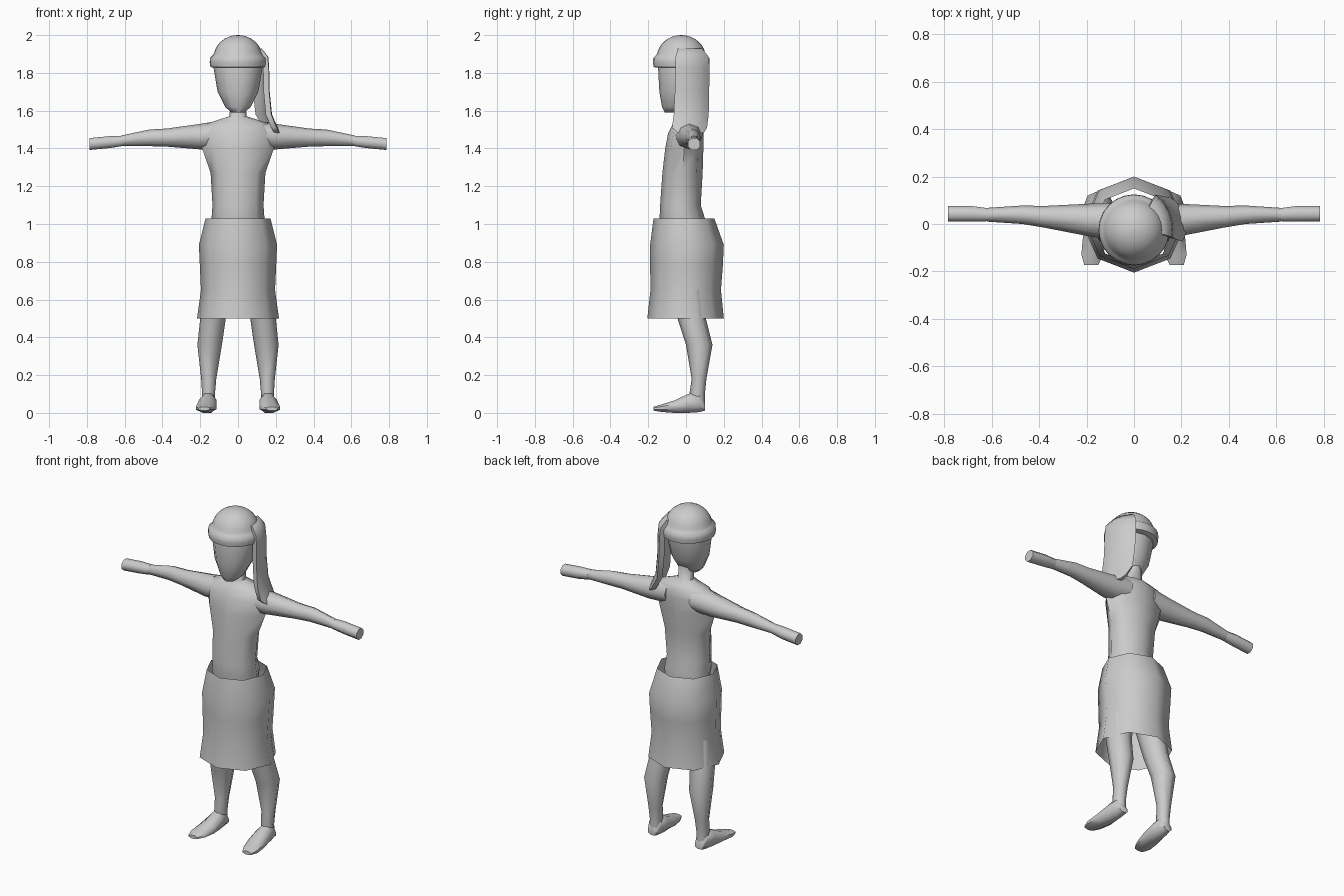
import bpy
import bmesh
from math import cos, sin, pi, radians

cube = bpy.data.objects.get("Cube")
if cube:
    bpy.data.objects.remove(cube, do_unlink=True)

# One plain material for the whole figure
GREY = (0.6, 0.6, 0.6, 1.0)
grey = bpy.data.materials.new("plain_grey")
grey.use_nodes = True
grey.diffuse_color = GREY
for node in grey.node_tree.nodes:
    if node.type == 'BSDF_PRINCIPLED':
        node.inputs["Base Color"].default_value = GREY


def skin(name, rings, capped=True, mirrored=False, sharp=60):
    """Bridge a list of point rings into one smooth-shaded object."""
    bm = bmesh.new()
    loops = [[bm.verts.new(point) for point in ring] for ring in rings]
    count = len(loops[0])
    for low, high in zip(loops, loops[1:]):
        for i in range(count):
            j = (i + 1) % count
            bm.faces.new((low[i], low[j], high[j], high[i]))
    if capped:
        bm.faces.new(loops[0][::-1])
        bm.faces.new(loops[-1])
    bmesh.ops.recalc_face_normals(bm, faces=bm.faces)
    mesh = bpy.data.meshes.new(name)
    bm.to_mesh(mesh)
    bm.free()
    mesh.materials.append(grey)
    obj = bpy.data.objects.new(name, mesh)
    bpy.context.collection.objects.link(obj)
    if mirrored:
        obj.modifiers.new("mirror", 'MIRROR')
    bpy.ops.object.select_all(action='DESELECT')
    obj.select_set(True)
    bpy.context.view_layer.objects.active = obj
    bpy.ops.object.shade_smooth_by_angle(angle=radians(sharp))
    return obj


def oval(axis, place, u_min, u_max, v_min, v_max, sides, flat):
    """Oval ring across an axis, filling the given bounds; flat turns a side to each bound."""
    turn = pi / sides if flat else 0
    grow = 1 / cos(turn)
    ring = []
    for i in range(sides):
        angle = 2 * pi * i / sides + turn
        u = (u_min + u_max) / 2 + (u_max - u_min) / 2 * grow * cos(angle)
        v = (v_min + v_max) / 2 + (v_max - v_min) / 2 * grow * sin(angle)
        point = [u, v]
        point.insert("xyz".index(axis), place)
        ring.append(point)
    return ring


def loft(name, axis, sections, sides=8, flat=False, **options):
    """Sections are place, u_min, u_max, v_min, v_max along the axis."""
    rings = [oval(axis, *section, sides, flat) for section in sections]
    return skin(name, rings, **options)


def body(name, sections, **options):
    """Left-right symmetric loft: height, half width, front, back."""
    return loft(name, 'z', [(z, -w, w, front, back) for z, w, front, back in sections], **options)


# Torso with neck
body("torso", [
    (.93, .13, -.12, .09), (1.03, .14, -.14, .1), (1.1, .135, -.137, .078),
    (1.27, .145, -.125, .088), (1.4, .19, -.11, .092), (1.48, .2, -.095, .092),
    (1.53, .17, -.07, .085), (1.55, .11, -.055, .07), (1.57, .045, -.045, .045),
    (1.66, .04, -.05, .04)])

# Outstretched arms ending in simple blocky hands
loft("arms", 'x', [
    (.08, -.07, .09, 1.4, 1.55), (.2, -.05, .085, 1.395, 1.53),
    (.38, -.015, .076, 1.41, 1.505), (.47, 0, .078, 1.412, 1.5),
    (.62, .01, .068, 1.412, 1.468)], mirrored=True)
loft("hands", 'x', [
    (.61, .012, .066, 1.413, 1.467), (.68, .01, .075, 1.402, 1.465),
    (.785, .01, .075, 1.392, 1.455)], flat=True, mirrored=True)

# Open wrap skirt
body("skirt", [
    (.5, .217, -.205, .2), (.65, .196, -.188, .185), (.78, .202, -.19, .195),
    (.89, .207, -.19, .2), (1.03, .172, -.172, .15)], capped=False, sharp=70)

# Legs and feet
loft("legs", 'z', [
    (.04, .125, .19, .03, .1), (.1, .122, .19, .018, .1), (.18, .115, .195, .03, .108),
    (.36, .085, .215, 0, .14), (.5, .065, .2, -.045, .105),
    (.7, .03, .185, -.09, .09), (.95, .01, .14, -.1, .09)], mirrored=True)
loft("feet", 'y', [
    (.1, .13, .185, .012, .05), (.07, .122, .195, .004, .11), (.01, .115, .205, 0, .1),
    (-.06, .115, .216, 0, .066), (-.13, .13, .222, .005, .045),
    (-.172, .15, .21, .012, .032)], flat=True, mirrored=True)

# Faceless head
body("head", [
    (1.59, .035, -.112, -.03), (1.62, .068, -.127, .02), (1.7, .108, -.141, .065),
    (1.83, .13, -.148, .09), (1.88, .125, -.14, .09)], sides=12)

# Domed cap with a rolled band
MIDDLE = -.025
band = [(1.828, .134), (1.832, .146), (1.855, .15), (1.88, .148), (1.893, .134)]
dome = [(1.88 + .12 * sin(a), .13 * cos(a)) for a in (pi * k / 16 for k in range(1, 8))]
profile = band + dome + [(2, .003)]
body("cap", [(z, r, MIDDLE - r, MIDDLE + r) for z, r in profile], sides=24)


# Curved lock of hair over the left side, flicked outward at the tip
def lock_ring(z, radius, shift, first, last, thick=.03, steps=6):
    angles = [radians(first + (last - first) * k / steps) for k in range(steps + 1)]
    outer = [(shift + radius * cos(a), MIDDLE + radius * 1.08 * sin(a), z) for a in angles]
    inner_r = radius - thick
    inner = [(shift + inner_r * cos(a), MIDDLE + inner_r * 1.08 * sin(a), z) for a in angles]
    return outer + inner[::-1]


skin("side_lock", [
    lock_ring(1.482, .165, .056, -5, 42), lock_ring(1.51, .165, .046, -16, 50),
    lock_ring(1.58, .164, .016, -13, 55), lock_ring(1.7, .165, .003, -11, 56),
    lock_ring(1.83, .165, 0, -10, 57), lock_ring(1.885, .16, 0, -10, 57),
    lock_ring(1.93, .125, 0, -8, 55)])
